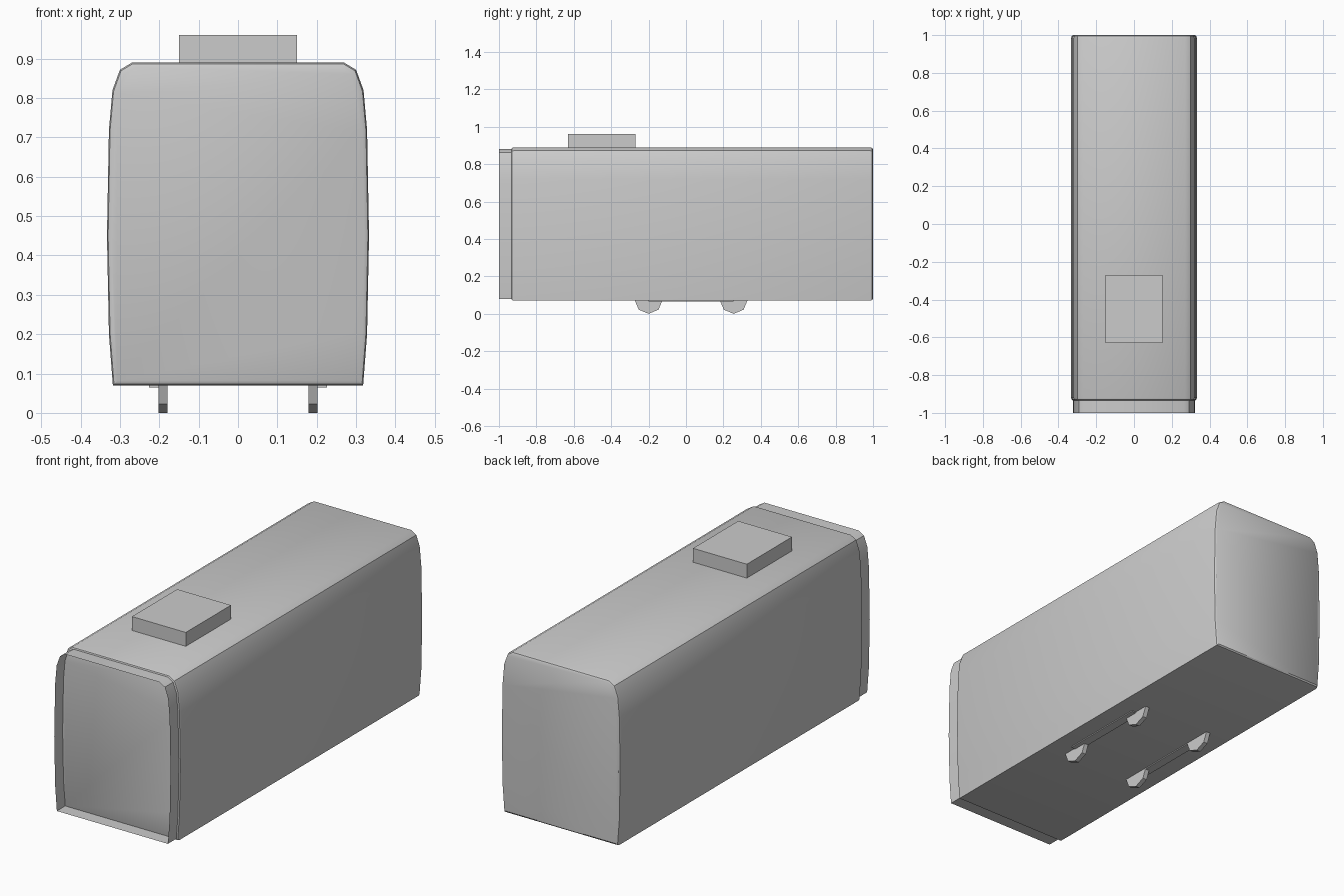
import bpy, bmesh, math
from mathutils import Matrix

if "Cube" in bpy.data.objects:
    bpy.data.objects.remove(bpy.data.objects["Cube"])

grey = bpy.data.materials.new("plain grey")
grey.use_nodes = True
COLOUR = (0.6, 0.6, 0.6, 1)
grey.diffuse_color = COLOUR
grey.node_tree.nodes["Principled BSDF"].inputs["Base Color"].default_value = COLOUR

# Half outline of the carriage, from roof edge down to floor edge
HALF = [(0.27, 0.89), (0.30, 0.872), (0.319, 0.82), (0.328, 0.72),
        (0.333, 0.45), (0.328, 0.20), (0.318, 0.07)]
MID = 0.48


def finish(name, bm, smooth=False):
    mesh = bpy.data.meshes.new(name)
    bm.to_mesh(mesh)
    bm.free()
    mesh.materials.append(grey)
    ob = bpy.data.objects.new(name, mesh)
    bpy.context.collection.objects.link(ob)
    if smooth:
        bpy.ops.object.select_all(action='DESELECT')
        ob.select_set(True)
        bpy.context.view_layer.objects.active = ob
        bpy.ops.object.shade_smooth_by_angle(angle=math.radians(35))
    return ob


def loft(name, stations, caps):
    """Skin the carriage outline through (y, inset) stations."""
    bm = bmesh.new()
    outline = HALF + [(-x, z) for x, z in reversed(HALF)]
    rings = []
    for y, inset in stations:
        sx, sz = 1 - inset / 0.333, 1 - inset / 0.41
        rings.append([bm.verts.new((x * sx, y, MID + (z - MID) * sz))
                      for x, z in outline])
    n = len(outline)
    for a, b in zip(rings, rings[1:]):
        for i in range(n):
            j = (i + 1) % n
            bm.faces.new((a[i], a[j], b[j], b[i]))
    if caps:
        bm.faces.new(rings[0])
        bm.faces.new(rings[-1])
        bmesh.ops.recalc_face_normals(bm, faces=bm.faces)
    return finish(name, bm, True)


def box(name, lo, hi):
    bm = bmesh.new()
    bmesh.ops.create_cube(bm, size=1)
    for v in bm.verts:
        v.co = [(a + b) / 2 + c * (b - a) for a, b, c in zip(lo, hi, v.co)]
    return finish(name, bm)


# Main body with softened ends, and the open collar at the front
loft("carriage_body", [(-0.935, 0.012), (-0.93, 0.003), (-0.92, 0),
                       (0.985, 0), (0.995, 0.003), (1.0, 0.01)], True)
loft("front_collar", [(-1.0, 0.009), (-0.93, 0.009)], False)

# Roof unit
box("roof_unit", (-0.15, -0.63, 0.88), (0.15, -0.27, 0.96))

# Running gear: eight-sided wheels and a thin frame strip on each side
for side, label in ((1, "left"), (-1, "right")):
    x0, x1 = sorted((side * 0.18, side * 0.226))
    box(label + "_frame_strip", (x0, -0.2, 0.065), (x1, 0.255, 0.08))
    for y, place in ((-0.2, "front"), (0.255, "back")):
        bm = bmesh.new()
        bmesh.ops.create_cone(bm, cap_ends=True, segments=8, radius1=0.075,
                              radius2=0.075, depth=0.023)
        bm.transform(Matrix.Translation((side * 0.191, y, 0.075))
                     @ Matrix.Rotation(math.pi / 2, 4, 'Y'))
        finish(f"{place}_{label}_wheel", bm)
